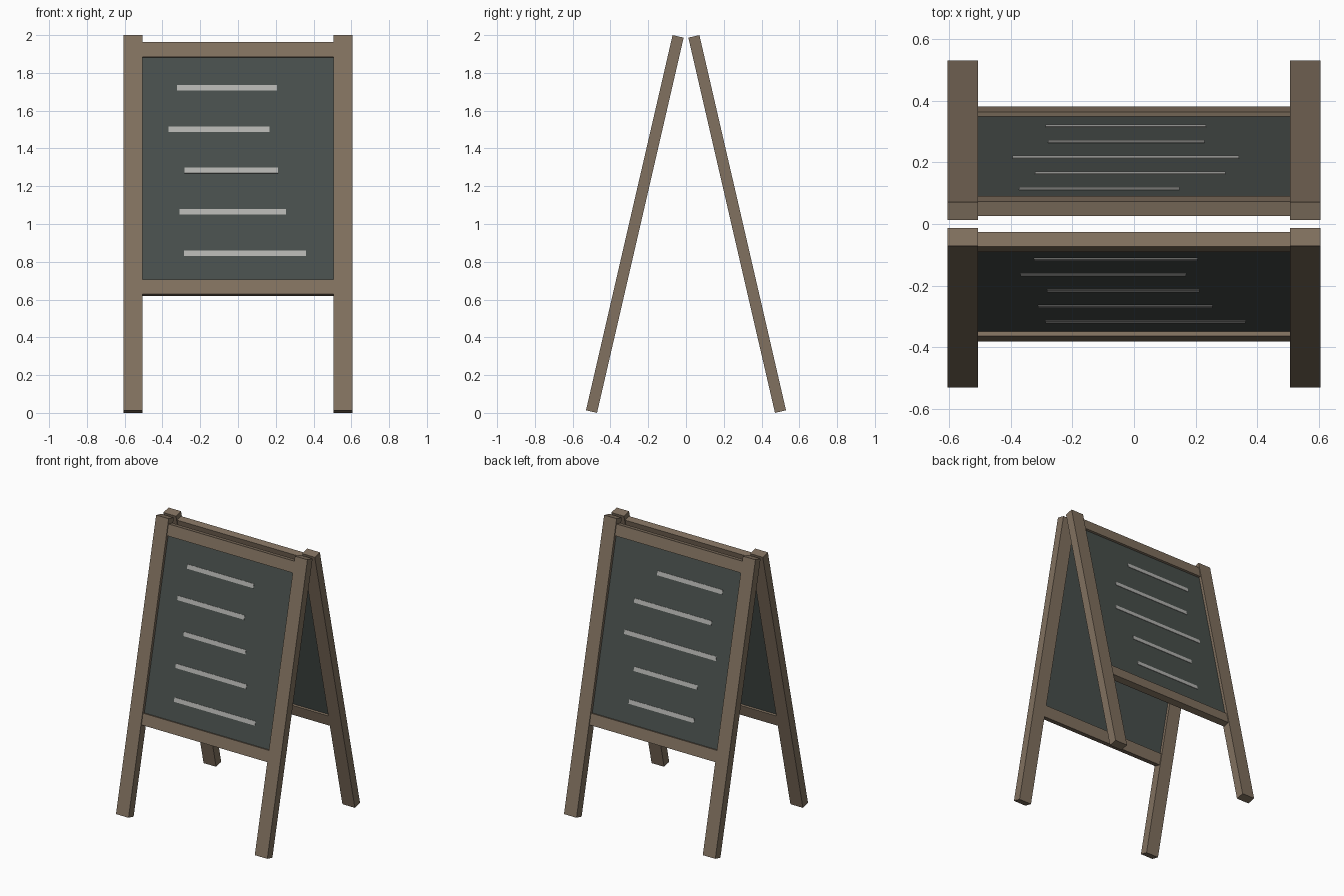
import bpy
from math import radians
from mathutils import Matrix

if "Cube" in bpy.data.objects:
    bpy.data.objects.remove(bpy.data.objects["Cube"])

TILT = radians(13)


def material(name, rgb):
    m = bpy.data.materials.new(name)
    m.diffuse_color = (*rgb, 1)
    m.use_nodes = True
    m.node_tree.nodes["Principled BSDF"].inputs["Base Color"].default_value = m.diffuse_color
    return m


WOOD = material("wood", (0.22, 0.165, 0.115))
SLATE = material("slate", (0.065, 0.078, 0.072))
CHALK = material("chalk", (0.45, 0.45, 0.43))


def box(name, frame, x, y, z, mat):
    """Box given by (min, max) ranges in a panel's own upright frame."""
    bpy.ops.mesh.primitive_cube_add(size=1)
    ob = bpy.context.object
    ob.name = name
    size = [b - a for a, b in (x, y, z)]
    mid = [(a + b) / 2 for a, b in (x, y, z)]
    ob.data.transform(Matrix.Translation(mid) @ Matrix.Diagonal((*size, 1)))
    ob.matrix_world = frame
    ob.data.materials.append(mat)


def panel(side, turn, lines):
    # Leaning frame, local -y is the outer face; the back one is turned around
    frame = (Matrix.Rotation(turn, 4, 'Z') @ Matrix.Translation((0, -0.271, 1))
             @ Matrix.Rotation(-TILT, 4, 'X'))
    # Legs
    for label, s in (("left", -1), ("right", 1)):
        x = sorted((s * 0.505, s * 0.605))
        box(f"{side}_{label}_leg", frame, x, (-0.03, 0.03), (-1.0193, 1.0193), WOOD)
    # Rails and writing board
    box(f"{side}_top_rail", frame, (-0.505, 0.505), (-0.024, 0.024), (0.903, 0.983), WOOD)
    box(f"{side}_bottom_rail", frame, (-0.505, 0.505), (-0.024, 0.024), (-0.387, -0.307), WOOD)
    box(f"{side}_board", frame, (-0.505, 0.505), (-0.009, 0.009), (-0.307, 0.903), SLATE)
    # Chalk strokes, top to bottom
    for i, x in enumerate(lines):
        z = 0.737 - 0.2245 * i
        box(f"{side}_chalk_line_{i + 1}", frame, x, (-0.012, -0.008), (z - 0.015, z + 0.015), CHALK)


# Negative tilt leans the outer face upward: top towards the centre
panel("front", 0, [(-0.324, 0.206), (-0.367, 0.168), (-0.282, 0.213),
                   (-0.311, 0.255), (-0.287, 0.361)])
panel("back", radians(180), [(-0.148, 0.373), (-0.297, 0.32), (-0.341, 0.393),
                             (-0.229, 0.278), (-0.233, 0.287)])
